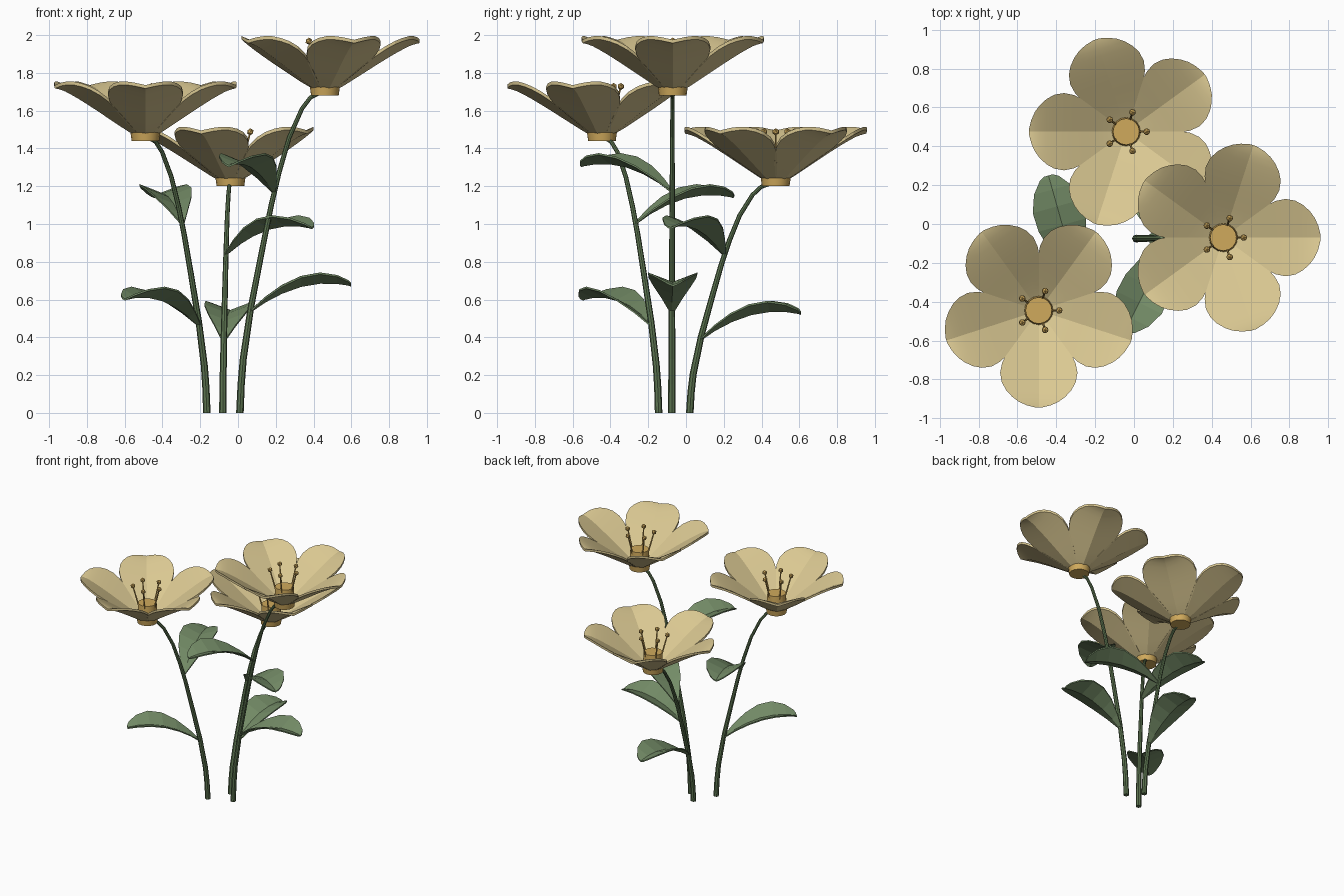
import bpy, bmesh, math
from mathutils import Matrix, Vector

if "Cube" in bpy.data.objects:
    bpy.data.objects.remove(bpy.data.objects["Cube"])


def material(name, rgb):
    m = bpy.data.materials.new(name)
    lin = [((c / 255 + 0.055) / 1.055) ** 2.4 for c in rgb]
    m.diffuse_color = (*lin, 1)
    m.use_nodes = True
    m.node_tree.nodes["Principled BSDF"].inputs["Base Color"].default_value = m.diffuse_color
    return m


CREAM = material("cream_petal", (218, 200, 146))
GOLD = material("gold_centre", (208, 170, 92))
LEAF = material("leaf_green", (116, 140, 103))
STEM = material("stem_green", (92, 116, 80))


def finish(name, bm, mat, smooth=None):
    bmesh.ops.recalc_face_normals(bm, faces=bm.faces)
    me = bpy.data.meshes.new(name)
    bm.to_mesh(me)
    bm.free()
    me.materials.append(mat)
    ob = bpy.data.objects.new(name, me)
    bpy.context.collection.objects.link(ob)
    if smooth:
        bpy.ops.object.select_all(action='DESELECT')
        ob.select_set(True)
        bpy.context.view_layer.objects.active = ob
        bpy.ops.object.shade_smooth_by_angle(angle=math.radians(smooth))
    return ob


# thin folded blade: stations are (reach, height, half width)
def blade(name, stations, fold, thick, mat, place, cols, smooth=None):
    bm = bmesh.new()
    layers = []
    for dz in (0, thick):
        layers.append([[bm.verts.new(place @ Vector((r, w * t, z + fold * w * abs(t) + dz)))
                        for t in cols] for r, z, w in stations])
    lo, hi = layers
    n, m = len(stations), len(cols)
    for g in layers:
        for i in range(n - 1):
            for j in range(m - 1):
                bm.faces.new((g[i][j], g[i + 1][j], g[i + 1][j + 1], g[i][j + 1]))
    rim = [(i, 0) for i in range(n)] + [(n - 1, j) for j in range(1, m)]
    rim += [(i, m - 1) for i in range(n - 2, -1, -1)] + [(0, j) for j in range(m - 2, 0, -1)]
    for (a, b), (c, d) in zip(rim, rim[1:] + rim[:1]):
        bm.faces.new((lo[a][b], lo[c][d], hi[c][d], hi[a][b]))
    return finish(name, bm, mat, smooth)


# round tube through points with a radius at each point
def tube(bm, pts, radii, sides):
    rings = []
    for i, p in enumerate(pts):
        d = pts[min(i + 1, len(pts) - 1)] - pts[max(i - 1, 0)]
        if i == 0 and len(pts) > 2:
            d = Vector((0, 0, 1))
        q = Vector((0, 0, 1)).rotation_difference(d)
        rings.append([bm.verts.new(p + q @ Vector((radii[i] * math.cos(k * math.tau / sides),
                                                   radii[i] * math.sin(k * math.tau / sides), 0)))
                      for k in range(sides)])
    for a, b in zip(rings, rings[1:]):
        for k in range(sides):
            l = (k + 1) % sides
            bm.faces.new((a[k], a[l], b[l], b[k]))
    bm.faces.new(rings[0][::-1])
    bm.faces.new(rings[-1])


PETAL = [(.06, .03, .045), (.10, .052, .078), (.16, .09, .123), (.22, .128, .165),
         (.27, .160, .189), (.32, .191, .199), (.37, .221, .190), (.41, .243, .168),
         (.445, .261, .136), (.47, .270, .102), (.488, .275, .062), (.50, .277, .015)]
LEAF_SHAPE = [(0, 0, .012), (.08, .055, .055), (.17, .102, .098), (.27, .138, .127),
              (.37, .155, .130), (.46, .154, .098), (.52, .145, .050), (.535, .140, .022)]
# stem lean: (share of height, share of sideways travel)
LEAN = [(0, 0), (.09, .015), (.17, .04), (.33, .13), (.5, .255), (.65, .37), (.75, .46),
        (.86, .58), (.95, .73), (.985, .83), (1.005, .98)]


def along(f):
    for (a, u), (b, v) in zip(LEAN, LEAN[1:]):
        if f <= b:
            return u + (v - u) * (f - a) / (b - a)
    return 1


# name, stem foot, head position, petal turn in degrees
FLOWERS = [("tall", (.01, -.075), (.46, -.07, 1.68), 0),
           ("left", (-.165, -.145), (-.49, -.445, 1.44), -18),
           ("back", (-.08, .02), (-.04, .475, 1.20), 36)]

for name, foot, head, turn in FLOWERS:
    head = Vector(head)
    foot = Vector((*foot, 0))
    side = Vector((head.x - foot.x, head.y - foot.y, 0))
    height = head.z + .015

    def on_stem(f, u=None):
        return foot + side * (along(f) if u is None else u) + Vector((0, 0, f * height))

    # stem
    bm = bmesh.new()
    tube(bm, [on_stem(f, u) for f, u in LEAN], [.02 - .009 * f for f, u in LEAN], 8)
    finish(name + "_stem", bm, STEM)

    # two leaves
    lean = math.atan2(side.y, side.x)
    for k, (f, off) in enumerate(((.312, 0), (.685, math.radians(-117)))):
        place = Matrix.Translation(on_stem(f)) @ Matrix.Rotation(lean + off, 4, 'Z')
        blade(f"{name}_leaf_{k + 1}", LEAF_SHAPE, .38, .01, LEAF, place, (-1, 0, 1))

    # five petals
    for k in range(5):
        place = Matrix.Translation(head) @ Matrix.Rotation(math.radians(turn + 72 * k), 4, 'Z')
        blade(f"{name}_petal_{k + 1}", PETAL, .26, .018, CREAM, place,
              (-1, -.5, 0, .5, 1), 15)

    # cup below the petals and centre column
    up = Vector((0, 0, 1))
    bm = bmesh.new()
    tube(bm, [head, head + up * .05], [.073, .08], 16)
    finish(name + "_cup", bm, GOLD, 30)
    bm = bmesh.new()
    tube(bm, [head + up * .04, head + up * .155], [.075, .068], 16)
    finish(name + "_centre", bm, GOLD, 30)

    # stamens
    bm = bmesh.new()
    for k in range(5):
        a = k * math.tau / 5
        out = Vector((math.cos(a), math.sin(a), 0))
        tip = head + out * .105 + up * .288
        tube(bm, [head + out * .06 + up * .12, tip], [.006, .005], 5)
        bmesh.ops.create_icosphere(bm, subdivisions=1, radius=.019,
                                   matrix=Matrix.Translation(tip))
    finish(name + "_stamens", bm, GOLD)
